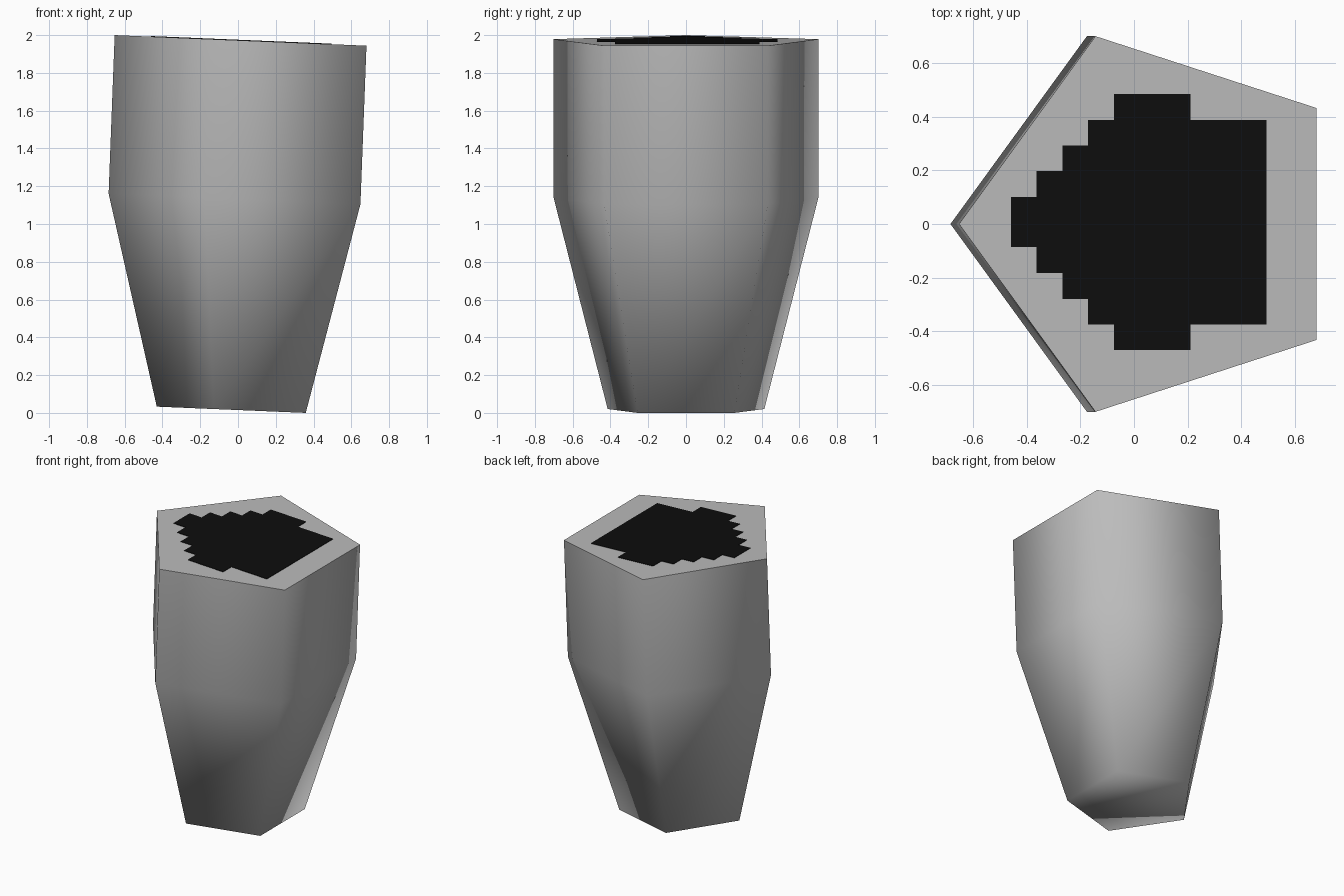
import bpy, bmesh, math

if "Cube" in bpy.data.objects:
    bpy.data.objects.remove(bpy.data.objects["Cube"])

SLOPE = 0.042  # the whole piece leans slightly, so rings drop towards +x


def material(name, rgb):
    m = bpy.data.materials.new(name)
    m.diffuse_color = (*rgb, 1)
    m.use_nodes = True
    m.node_tree.nodes["Principled BSDF"].inputs["Base Color"].default_value = m.diffuse_color
    return m


def add_object(name, bm, mat):
    mesh = bpy.data.meshes.new(name)
    bmesh.ops.recalc_face_normals(bm, faces=bm.faces)
    bm.to_mesh(mesh)
    bm.free()
    mesh.materials.append(mat)
    ob = bpy.data.objects.new(name, mesh)
    bpy.context.collection.objects.link(ob)
    return ob


grey = material("stone grey", (0.5, 0.5, 0.5))
black = material("black", (0.004, 0.004, 0.004))

# Pentagonal body: bottom, shoulder and top rings (radius, centre x, centre z)
rings = [(0.436, 0.006, 0.0148), (0.737, 0.052, 1.13), (0.737, 0.084, 1.969)]
bm = bmesh.new()
loops = []
for r, cx, cz in rings:
    loop = []
    for i in range(5):
        a = math.pi + i * math.tau / 5
        dx = r * math.cos(a)
        loop.append(bm.verts.new((cx + dx, r * math.sin(a), cz - SLOPE * dx)))
    loops.append(loop)
for lo, hi in zip(loops, loops[1:]):
    for i in range(5):
        j = (i + 1) % 5
        bm.faces.new((lo[i], lo[j], hi[j], hi[i]))
bm.faces.new(loops[0][::-1])
top = bm.faces.new(loops[-1])
# Smooth all round, crisp only at the top rim
for f in bm.faces:
    f.smooth = True
top.smooth = False
for e in top.edges:
    e.smooth = False
add_object("pentagon_body", bm, grey)

# Stepped black patch on the top: left ends of the rows as (x, half width)
steps = [(-0.46, 0.093), (-0.363, 0.19), (-0.267, 0.286),
         (-0.172, 0.382), (-0.075, 0.478)]
half = []
for k, (x, w) in enumerate(steps):
    if k:
        half.append((x, steps[k - 1][1]))
    half.append((x, w))
half += [(0.21, 0.478), (0.21, 0.382), (0.495, 0.382)]
outline = [(-0.46, 0.093)] + half[1:]
outline += [(x, -y) for x, y in reversed(outline)]
bm = bmesh.new()


def top_z(x):
    return 1.969 - SLOPE * (x - 0.084)


face = bm.faces.new([bm.verts.new((x, y + 0.007, top_z(x) + 0.003)) for x, y in outline])
ext = bmesh.ops.extrude_face_region(bm, geom=[face], use_keep_orig=True)
for v in ext["geom"]:
    if isinstance(v, bmesh.types.BMVert):
        v.co.z -= 0.004
add_object("stepped_top_patch", bm, black)
